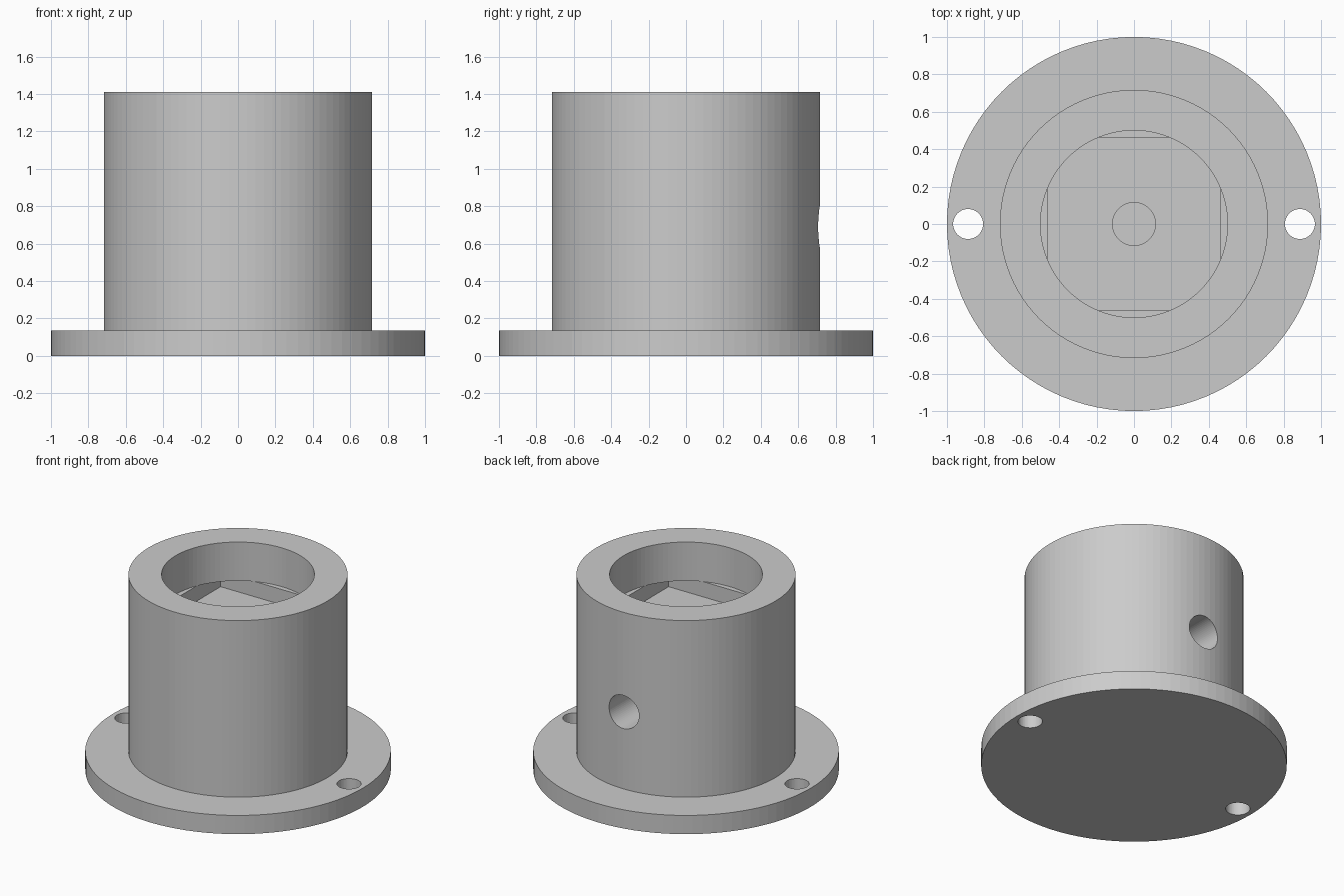
import bpy, math

cube = bpy.data.objects.get("Cube")
if cube:
    bpy.data.objects.remove(cube, do_unlink=True)

grey = bpy.data.materials.new("plain_grey")
grey.use_nodes = True
colour = (0.6, 0.6, 0.6, 1)
grey.diffuse_color = colour
grey.node_tree.nodes["Principled BSDF"].inputs["Base Color"].default_value = colour

FLANGE_TOP, TOP = 0.135, 1.41
LEDGE, FLOOR = 1.13, 1.02


def lathe(name, profile, segments=96):
    """Revolve an (r, z) outline whose ends lie on the z axis."""
    verts, faces, rings = [], [], []
    for r, z in profile:
        start = len(verts)
        for i in range(segments):
            a = 2 * math.pi * i / segments
            verts.append((r * math.cos(a), r * math.sin(a), z))
        rings.append([start + i for i in range(segments)])
    for low, high in zip(rings, rings[1:]):
        for i in range(segments):
            j = (i + 1) % segments
            faces.append((low[i], low[j], high[j], high[i]))
    faces += [rings[0][::-1], rings[-1]]
    mesh = bpy.data.meshes.new(name)
    mesh.from_pydata(verts, [], faces)
    mesh.materials.append(grey)
    obj = bpy.data.objects.new(name, mesh)
    bpy.context.collection.objects.link(obj)
    return obj


def rod(name, radius, bottom, top, segments=64):
    return lathe(name, [(radius, bottom), (radius, top)], segments)


def cut(target, cutter):
    """Subtract the cutter from the target and discard the cutter."""
    cutter.hide_render = True
    mod = target.modifiers.new("cut", 'BOOLEAN')
    mod.operation, mod.solver, mod.object = 'DIFFERENCE', 'EXACT', cutter
    bpy.context.view_layer.update()
    graph = bpy.context.evaluated_depsgraph_get()
    result = bpy.data.meshes.new_from_object(target.evaluated_get(graph))
    target.modifiers.clear()
    target.data = result
    bpy.data.objects.remove(cutter, do_unlink=True)


# Flange and barrel as one turned solid
body = lathe("flanged_housing", [(1, 0), (1, FLANGE_TOP), (0.717, FLANGE_TOP), (0.717, TOP)])

# Round bore from the top, opening into a wider square pocket
cut(body, rod("bore", 0.5, LEDGE, TOP + 0.2, 96))
bpy.ops.mesh.primitive_cube_add(size=1, location=(0, 0, (LEDGE + FLOOR) / 2))
pocket = bpy.context.object
pocket.name = "square_pocket"
pocket.scale = (0.926, 0.926, LEDGE - FLOOR)
pocket.data.materials.append(grey)
cut(body, pocket)

# Central shaft, meeting a side channel from the back
cut(body, rod("shaft", 0.115, 0.56, LEDGE - 0.05))
channel = rod("side_channel", 0.12, 0, 1)
channel.rotation_euler.x = -math.pi / 2
channel.location.z = 0.69
cut(body, channel)

# Bolt holes through the flange
for side in (-1, 1):
    hole = rod("bolt_hole", 0.08, -0.1, FLANGE_TOP + 0.1, 48)
    hole.location.x = side * 0.887
    cut(body, hole)
